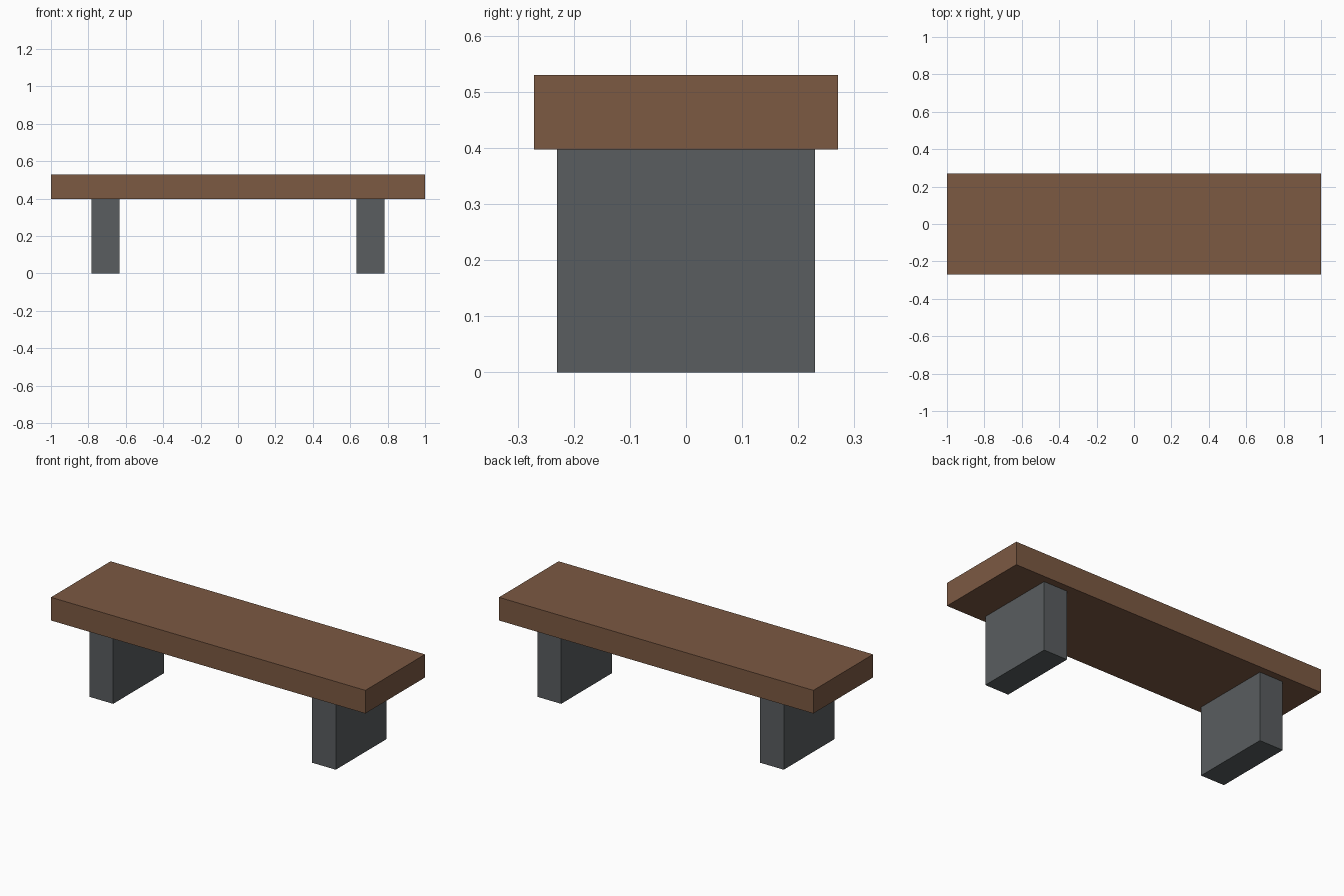
import bpy

if "Cube" in bpy.data.objects:
    bpy.data.objects.remove(bpy.data.objects["Cube"])


def material(name, colour):
    mat = bpy.data.materials.new(name)
    mat.diffuse_color = (*colour, 1.0)
    mat.use_nodes = True
    mat.node_tree.nodes["Principled BSDF"].inputs["Base Color"].default_value = mat.diffuse_color
    return mat


def block(name, centre, size, mat):
    bpy.ops.mesh.primitive_cube_add(size=1, location=centre)
    obj = bpy.context.object
    obj.name = name
    obj.scale = size
    bpy.ops.object.transform_apply(location=False, rotation=False, scale=True)
    obj.data.materials.append(mat)
    return obj


wood = material("brown_wood", (0.20, 0.10, 0.055))
stone = material("dark_grey", (0.10, 0.11, 0.115))

LEG_HEIGHT = 0.397
TOP = 0.53

# Seat slab
block("seat", (0, 0, (LEG_HEIGHT + TOP) / 2), (2.0, 0.542, TOP - LEG_HEIGHT), wood)

# Two block legs
for side, label in ((-1, "left"), (1, "right")):
    block(label + "_leg", (side * 0.708, 0, LEG_HEIGHT / 2),
          (0.15, 0.46, LEG_HEIGHT), stone)
